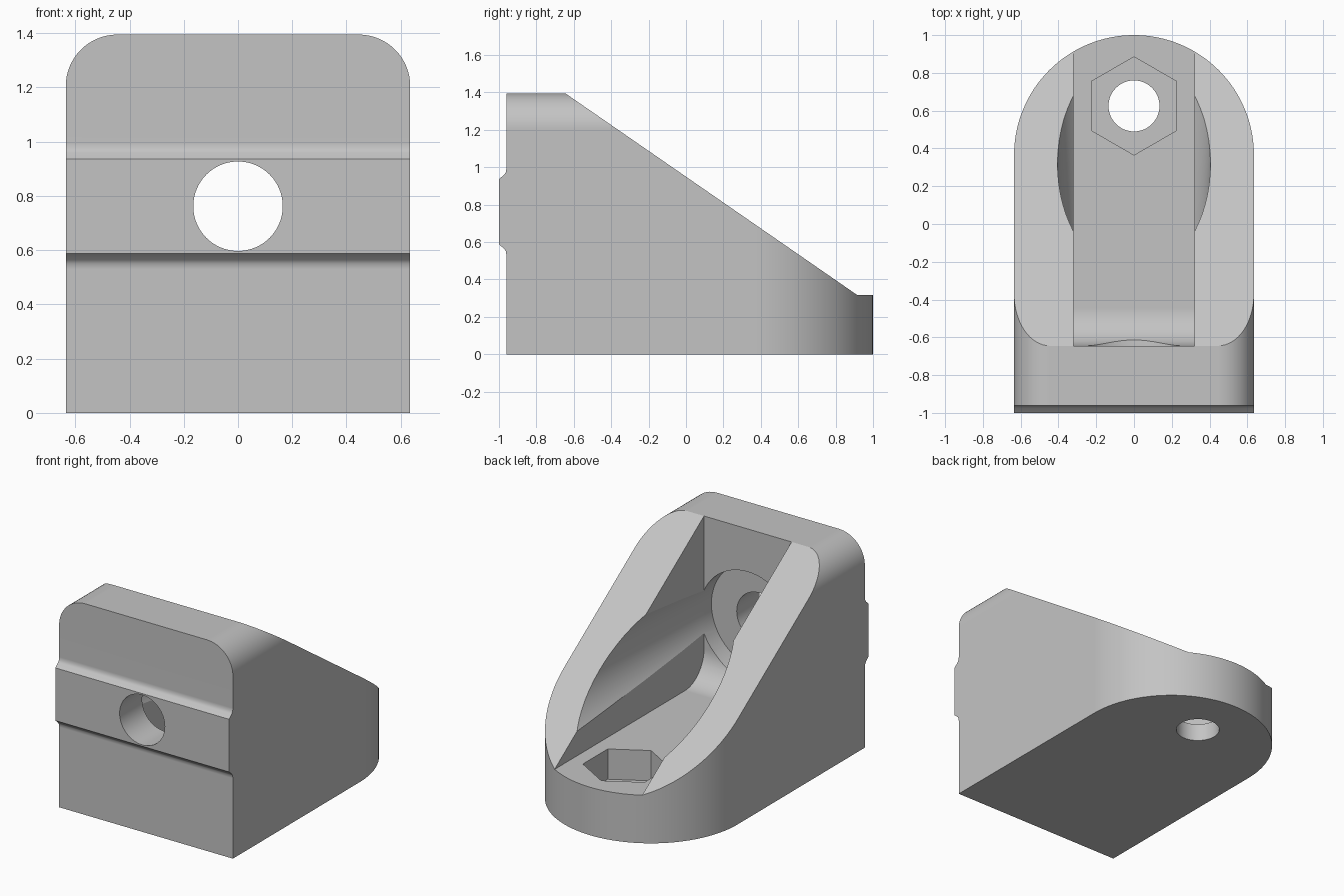
import bpy, bmesh, math
from mathutils import Vector

cube = bpy.data.objects.get("Cube")
if cube:
    bpy.data.objects.remove(cube, do_unlink=True)

grey = bpy.data.materials.new("light grey")
grey.use_nodes = True
colour = (0.55, 0.55, 0.55, 1)
grey.diffuse_color = colour
grey.node_tree.nodes["Principled BSDF"].inputs["Base Color"].default_value = colour


def loft(name, rings):
    """Closed solid through rings of equal point count."""
    bm = bmesh.new()
    loops = [[bm.verts.new(p) for p in ring] for ring in rings]
    n = len(loops[0])
    for a, b in zip(loops, loops[1:]):
        for i in range(n):
            j = (i + 1) % n
            bm.faces.new((a[i], a[j], b[j], b[i]))
    bm.faces.new(loops[0][::-1])
    bm.faces.new(loops[-1])
    bmesh.ops.recalc_face_normals(bm, faces=bm.faces)
    mesh = bpy.data.meshes.new(name)
    bm.to_mesh(mesh)
    bm.free()
    mesh.materials.append(grey)
    obj = bpy.data.objects.new(name, mesh)
    bpy.context.collection.objects.link(obj)
    return obj


def prism(name, profile, axis, lo, hi):
    """Extrude a 2D profile along the x, y or z axis."""
    def place(p, t):
        q = list(p)
        q.insert("xyz".index(axis), t)
        return Vector(q)
    return loft(name, [[place(p, t) for p in profile] for t in (lo, hi)])


def arc(cx, cy, r, start, end, n):
    return [(cx + r * math.cos(math.radians(start + (end - start) * i / n)),
             cy + r * math.sin(math.radians(start + (end - start) * i / n)))
            for i in range(n + 1)]


def circle(cx, cy, r, n, start=0):
    return arc(cx, cy, r, start, start + 360, n)[:-1]


def combine(target, tool, operation):
    mod = target.modifiers.new("cut", 'BOOLEAN')
    mod.operation, mod.object, mod.solver = operation, tool, 'EXACT'
    bpy.context.view_layer.objects.active = target
    bpy.ops.object.modifier_apply(modifier=mod.name)
    bpy.data.objects.remove(tool, do_unlink=True)


W, TOP, FLOOR, WALL = 0.635, 1.395, 0.317, -0.645
TOE, BOLT_Z = 0.915, 0.762

# Wedge body with the locating ridge across the front
ridge = [(-0.96, 0.232), (-0.963, 0.212), (-0.972, 0.198), (-1, 0.174)]
side = [(-0.96, 0)]
side += [(y, BOLT_Z - d) for y, d in ridge]
side += [(y, BOLT_Z + d) for y, d in reversed(ridge)]
side += [(-0.96, TOP), (WALL, TOP), (TOE, FLOOR), (1.1, FLOOR), (1.1, 0)]
body = prism("bracket_body", side, 'x', -0.8, 0.8)

# Round the back in plan, and the top corners seen from the front
plan = [(-W, -1.2), (W, -1.2)] + arc(0, 1 - W, W, 0, 180, 64)
combine(body, prism("plan_outline", plan, 'z', -0.2, 1.6), 'INTERSECT')
R = 0.19
front = [(-0.9, -0.3), (0.9, -0.3), (0.9, TOP - R)]
for sx in (1, -1):
    # Corner pieces are removed so the straight sides stay untouched
    corner = [(sx * x, z) for x, z in arc(W - R, TOP - R, R, 0, 90, 16)]
    corner += [(sx * (W - R), TOP + 0.2), (sx * 0.9, TOP + 0.2), (sx * 0.9, TOP - R)]
    combine(body, prism("corner_cut", corner, 'y', -1.2, 1.2), 'DIFFERENCE')

# Open slot with a filleted foot at the upright wall
F = 0.2
slot = [(WALL, 1.6)] + arc(WALL + F, FLOOR + F, F, 180, 270, 16)
slot += [(TOE, FLOOR), (1.2, 0.6), (1.2, 1.6)]
combine(body, prism("slot_cut", slot, 'x', -0.32, 0.32), 'DIFFERENCE')

# Front bolt hole, counterbore and tapered tool clearance
steps = [(-1.2, 0.165), (-0.765, 0.165), (-0.765, 0.35), (WALL, 0.35), (0.9, 0.44)]
rings = [[(x, y, z) for x, z in circle(0, BOLT_Z, r, 64)] for y, r in steps]
combine(body, loft("bolt_cut", rings), 'DIFFERENCE')

# Hexagonal nut pocket and through hole in the base
combine(body, prism("nut_cut", circle(0, 0.625, 0.26, 6, 90), 'z', 0.117, 0.5), 'DIFFERENCE')
combine(body, prism("base_hole_cut", circle(0, 0.625, 0.135, 48), 'z', -0.2, 0.5), 'DIFFERENCE')

# Smooth the curved walls and keep the edges crisp
bpy.ops.object.select_all(action='DESELECT')
body.select_set(True)
bpy.context.view_layer.objects.active = body
bpy.ops.object.shade_smooth_by_angle(angle=math.radians(25))
weighted = body.modifiers.new("weighted_normals", 'WEIGHTED_NORMAL')
weighted.keep_sharp = True
